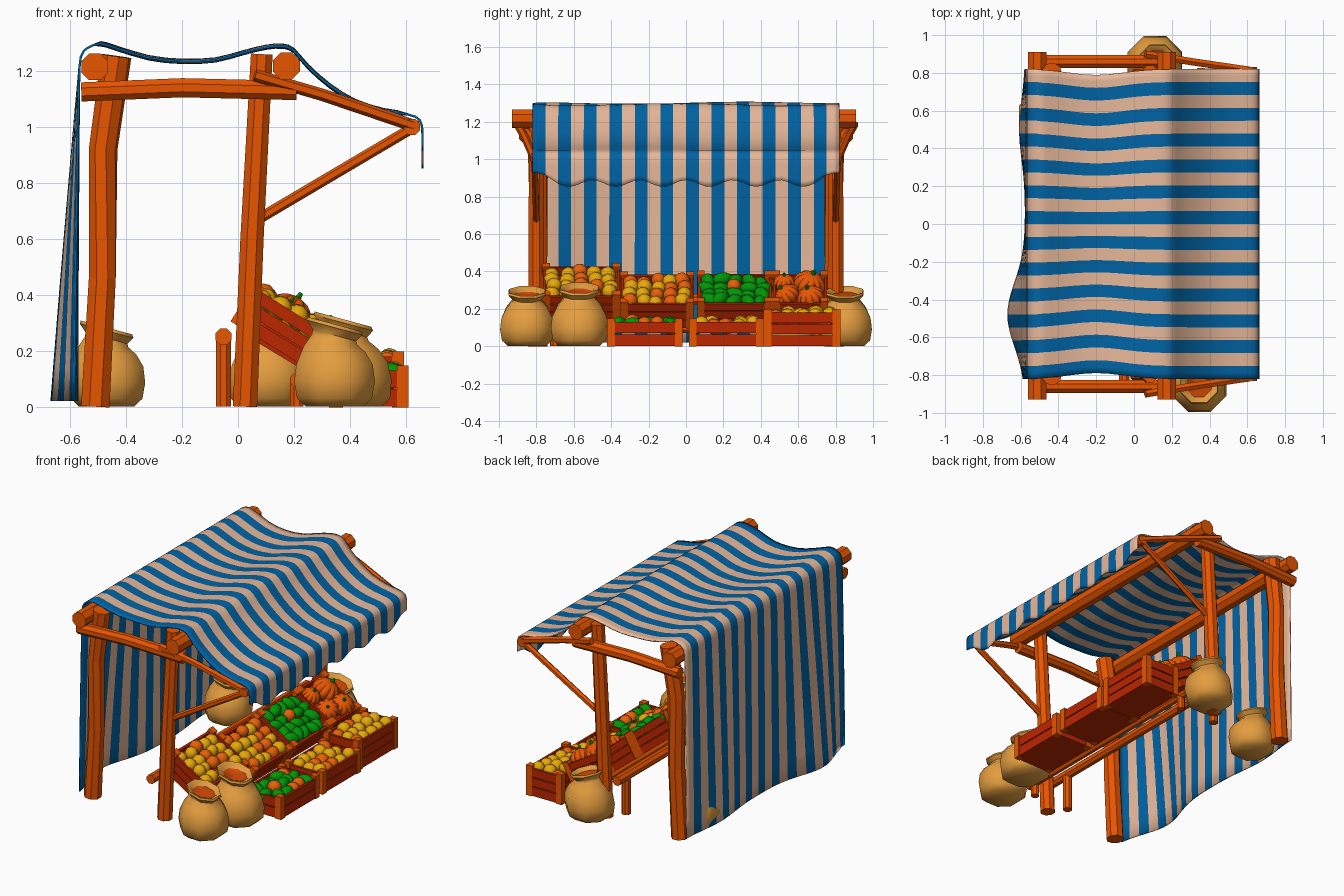
import bpy, bmesh, math, random
from mathutils import Vector, Matrix

if "Cube" in bpy.data.objects:
    bpy.data.objects.remove(bpy.data.objects["Cube"])

random.seed(4)


def material(name, col):
    m = bpy.data.materials.new(name)
    m.diffuse_color = (*col, 1)
    m.use_nodes = True
    m.node_tree.nodes["Principled BSDF"].inputs["Base Color"].default_value = m.diffuse_color
    return m


WOOD = material("orange wood", (0.80, 0.09, 0.0))
RED = material("red crate wood", (0.50, 0.02, 0.0))
TAN = material("tan cloth", (0.82, 0.49, 0.33))
BLUE = material("blue cloth", (0.0, 0.125, 0.37))
SACK = material("sackcloth", (0.78, 0.34, 0.05))
SPICE = material("sack filling", (0.68, 0.07, 0.002))
YELLOW = material("yellow fruit", (0.88, 0.43, 0.003))
ORANGE = material("orange fruit", (0.95, 0.14, 0.003))
GREEN = material("green fruit", (0.0, 0.31, 0.002))
PUMPKIN = material("pumpkin orange", (0.85, 0.10, 0.001))


def finish(bm, name, mats, smooth=None):
    bmesh.ops.recalc_face_normals(bm, faces=bm.faces)
    me = bpy.data.meshes.new(name)
    bm.to_mesh(me)
    bm.free()
    for m in mats:
        me.materials.append(m)
    if smooth:
        for p in me.polygons:
            p.use_smooth = True
        me.set_sharp_from_angle(angle=math.radians(smooth))
    ob = bpy.data.objects.new(name, me)
    bpy.context.collection.objects.link(ob)
    return ob


def pole(name, pts, r, n=8):
    """Flat-sided pole along a path; r is one radius or one per point."""
    pts = [Vector(p) for p in pts]
    rs = r if isinstance(r, list) else [r] * len(pts)
    bm = bmesh.new()
    rings = []
    for i, p in enumerate(pts):
        d = pts[min(i + 1, len(pts) - 1)] - pts[max(i - 1, 0)]
        q = d.to_track_quat('Z', 'X' if abs(d.normalized().x) < 0.7 else 'Y')
        rings.append([bm.verts.new(p + q @ Vector((rs[i] * math.cos((k + .5) * math.tau / n),
                                                  rs[i] * math.sin((k + .5) * math.tau / n), 0)))
                      for k in range(n)])
    for a, b in zip(rings, rings[1:]):
        for k in range(n):
            bm.faces.new((a[k], a[(k + 1) % n], b[(k + 1) % n], b[k]))
    bm.faces.new(rings[0])
    bm.faces.new(rings[-1])
    return finish(bm, name, [WOOD])


# Frame: posts, side beams, rafters and braces on both sides
for s, side in ((-1, "near"), (1, "far")):
    pole(f"back_post_{side}", [(-.51, s * .79, 0), (-.485, s * .79, .46), (-.482, s * .79, .92),
                               (-.435, s * .8, 1.253)], [.055, .052, .052, .055])
    pole(f"front_post_{side}", [(.025, s * .8, 0), (.05, s * .8, .6), (.085, s * .8, 1.26)],
         [.047, .045, .042])
    pole(f"side_beam_{side}", [(-.56, s * .86, 1.125), (-.2, s * .86, 1.14), (.21, s * .86, 1.13)], .037)
    pole(f"rafter_{side}", [(.06, s * .9, 1.185), (.3, s * .86, 1.115), (.64, s * .81, 1.0)], .022, 6)
    pole(f"brace_{side}", [(.08, s * .8, .675), (.63, s * .81, 1.0)], .019, 6)
    pole(f"rack_back_leg_{side}", [(-.052, s * .7, 0), (-.052, s * .7, .25)], .029)
    pole(f"rack_front_leg_{side}", [(.21, s * .7, 0), (.21, s * .7, .1)], .026)

# Long beams
pole("back_beam", [(-.512, -.93, 1.215), (-.512, .91, 1.215)], .052)
pole("front_beam", [(.173, -.93, 1.218), (.173, .91, 1.218)], .052)
pole("awning_pole", [(.622, -.83, 1.0), (.622, .83, 1.0)], .031)
pole("rack_back_rail", [(-.052, -.84, .25), (-.052, .8, .25)], .031)
pole("rack_front_rail", [(.21, -.76, .095), (.21, .76, .095)], .026)

# Striped cloth: back curtain, roof and scalloped valance in one sheet
PROFILE = [(-.573, .02), (-.573, .3), (-.572, .6), (-.570, .9), (-.568, 1.15), (-.562, 1.25), (-.535, 1.284),
           (-.49, 1.297), (-.44, 1.283), (-.32, 1.247), (-.2, 1.234), (-.08, 1.239), (.02, 1.265), (.1, 1.284),
           (.16, 1.288), (.2, 1.272), (.25, 1.215), (.33, 1.145), (.42, 1.09), (.52, 1.058), (.61, 1.044),
           (.65, 1.024), (.659, .98), (.659, .93), (.659, .87)]
PTS = []
for i in range(len(PROFILE) - 1):
    a, b, c, d = (Vector(PROFILE[min(max(i + k, 0), len(PROFILE) - 1)]) for k in (-1, 0, 1, 2))
    PTS += [b, (9 * (b + c) - a - d) / 16]
PTS.append(Vector(PROFILE[-1]))
SUB, STRIPES, HALF = 2, 24, .82
bm = bmesh.new()
rows = []
for i, p in enumerate(PTS):
    row = []
    for j in range(STRIPES * SUB + 1):
        y = -HALF + 2 * HALF * j / (STRIPES * SUB)
        x, z = p
        if x < -.5 and z < 1.2:      # curtain folds, growing towards the ground
            x -= (1.2 - z) / 1.2 * (.095 * math.exp(-((y + .48) / .24) ** 2) + .032 * math.exp(-((y - .5) / .22) ** 2))
        elif x > .65 and z < 1:      # scalloped hem
            t = (1 - z) / .13
            z += t * (.018 * math.cos((y + .5) * math.tau / .25) + .06 * max(0, abs(y) - .7) / .12)
        elif -.5 < x < .6:           # gentle ripples in the roof, edges drawn in over the sag
            z += .006 * math.sin(y * 5 + 1.4 + x * 3) * (1 - (y / HALF) ** 4)
            y -= .032 * math.exp(-((x + .2) / .2) ** 2) * (y / HALF + .25 * math.sin(y * 4))
        row.append(bm.verts.new((x, y, z)))
    rows.append(row)
for a, b in zip(rows, rows[1:]):
    for j in range(STRIPES * SUB):
        f = bm.faces.new((a[j], a[j + 1], b[j + 1], b[j]))
        f.material_index = (j // SUB) % 2
cloth = finish(bm, "striped_cloth", [BLUE, TAN], 60)
mod = cloth.modifiers.new("thickness", 'SOLIDIFY')
mod.thickness = .008
mod.offset = 0


def box(bm, cx, cy, cz, sx, sy, sz, mi, M):
    r = bmesh.ops.create_cube(bm, size=1, matrix=M @ Matrix.Translation((cx, cy, cz)) @ Matrix.Diagonal((sx, sy, sz, 1)))
    for f in {f for v in r['verts'] for f in v.link_faces}:
        f.material_index = mi


def crate(name, M, d, w, h, planks):
    """Slatted crate: red planks with orange corner posts."""
    bm = bmesh.new()
    box(bm, 0, 0, .008, d, w, .016, 0, M)
    box(bm, 0, 0, h * .55, d - .03, w - .03, .01, 0, M)
    ph = (h - .012) / planks
    for k in range(planks):
        z = ph * (k + .5)
        for s in (-1, 1):
            box(bm, s * (d / 2 - .007), 0, z, .014, w, ph - .006, 0, M)
            box(bm, 0, s * (w / 2 - .007), z, d, .014, ph - .006, 0, M)
    for sx in (-1, 1):
        for sy in (-1, 1):
            box(bm, sx * (d / 2 - .016), sy * (w / 2 - .016), h / 2, .042, .042, h + .004, 1, M)
    finish(bm, name, [RED, WOOD])


def fruit(name, M, d, w, h, main, other, chance, stretch=1):
    """Jittered grid of round produce filling a crate."""
    bm = bmesh.new()
    nx, ny = max(3, round(d / .08)), round(w / .08)
    for i in range(nx):
        for j in range(ny):
            x = (-.5 + (i + .5) / nx) * (d - .035) + random.uniform(-.01, .01)
            y = (-.5 + (j + .5) / ny) * (w - .035) + random.uniform(-.01, .01)
            odd = random.random() < chance
            k = 1 if odd else stretch
            r = bmesh.ops.create_icosphere(
                bm, subdivisions=2, radius=random.uniform(.039, .045) / k ** .4,
                matrix=M @ Matrix.Translation((x, y, h - .034 + random.uniform(-.008, .016)))
                @ Matrix.Rotation(random.uniform(0, 3), 4, 'Z') @ Matrix.Diagonal((k, 1, 1, 1)))
            for f in {f for v in r['verts'] for f in v.link_faces}:
                f.material_index = int(odd)
    finish(bm, name, [main, other], 60)


def pumpkin(name, M, r):
    """Ribbed pumpkin with a green stem."""
    bm = bmesh.new()
    bmesh.ops.create_uvsphere(bm, u_segments=40, v_segments=10, radius=r)
    for v in bm.verts:
        k = .86 + .15 * abs(math.cos(5 * math.atan2(v.co.y, v.co.x))) ** .6
        v.co = Vector((v.co.x * k, v.co.y * k, v.co.z * .78))
    n = len(bm.faces)
    bmesh.ops.create_cone(bm, cap_ends=True, segments=6, radius1=r * .16, radius2=r * .1, depth=r * .35,
                          matrix=Matrix.Translation((0, 0, r * .86)))
    for i, f in enumerate(bm.faces):
        f.material_index = int(i >= n)
    bm.transform(M)
    finish(bm, name, [PUMPKIN, GREEN], 40)


# Crates: (name, x, y, z, tilt, depth, width, height, planks, produce)
CRATES = [("upper_crate_1", .11, -.56, .222, 32, .31, .41, .16, 3, (YELLOW, ORANGE, .25)),
          ("upper_crate_2", .155, -.155, .178, 31, .31, .385, .16, 3, (YELLOW, ORANGE, .25)),
          ("upper_crate_3", .155, .26, .182, 31, .31, .395, .16, 3, (GREEN, ORANGE, .2, 1.5)),
          ("upper_crate_4", .155, .61, .182, 31, .31, .29, .16, 3, None),
          ("lower_crate_1", .468, -.22, 0, 0, .274, .395, .145, 2, (GREEN, ORANGE, .25, 1.5)),
          ("lower_crate_2", .468, .215, 0, 0, .274, .39, .145, 2, (YELLOW, ORANGE, .25)),
          ("lower_crate_3", .463, .62, 0, 0, .25, .4, .195, 3, (YELLOW, ORANGE, .25))]
for name, x, y, z, tilt, d, w, h, n, goods in CRATES:
    M = Matrix.Translation((x, y, z)) @ Matrix.Rotation(math.radians(tilt), 4, 'Y')
    crate(name, M, d, w, h, n)
    if goods:
        fruit(name + "_produce", M, d, w, h, *goods)
    else:
        for k, (px, py, r) in enumerate([(-.055, .05, .088), (-.07, -.085, .06), (.08, .055, .075), (.06, -.07, .07)]):
            pumpkin(f"pumpkin_{k + 1}", M @ Matrix.Translation((px, py, h - .02)) @ Matrix.Rotation(.3 * k - .3, 4, 'X'), r)

# Sacks: lathed eight-sided bags, open mouth tilted towards the customer
SHAPE = [(.11, 0), (.145, .03), (.156, .09), (.148, .15), (.12, .205), (.088, .24), (.084, .255),
         (.108, .283), (.104, .295), (.078, .285), (.07, .272)]
for k, (x, y, s, lean) in enumerate([(.345, -.85, 1, .0), (.405, -.57, 1.06, -.03), (.105, .85, 1, .02), (-.47, .57, .96, 0)]):
    bm = bmesh.new()
    N = 8
    rings = []
    for r, z in SHAPE:
        ring = []
        for i in range(N):
            a = (i + .5) * math.tau / N
            tilt = .27 * max(0, min(1, (z - .18) / .07))
            ring.append(bm.verts.new((x + s * r * math.cos(a) + lean * z / .3, y + s * r * math.sin(a),
                                      s * (z - tilt * r * math.cos(a)))))
        rings.append(ring)
    for a, b in zip(rings, rings[1:]):
        for i in range(N):
            bm.faces.new((a[i], a[(i + 1) % N], b[(i + 1) % N], b[i]))
    bm.faces.new(rings[0])
    f = bm.faces.new(rings[-1])
    top = bmesh.ops.poke(bm, faces=[f], offset=.024)
    for f in top['faces']:
        f.material_index = 1
    finish(bm, f"sack_{k + 1}", [SACK, SPICE], 50)
